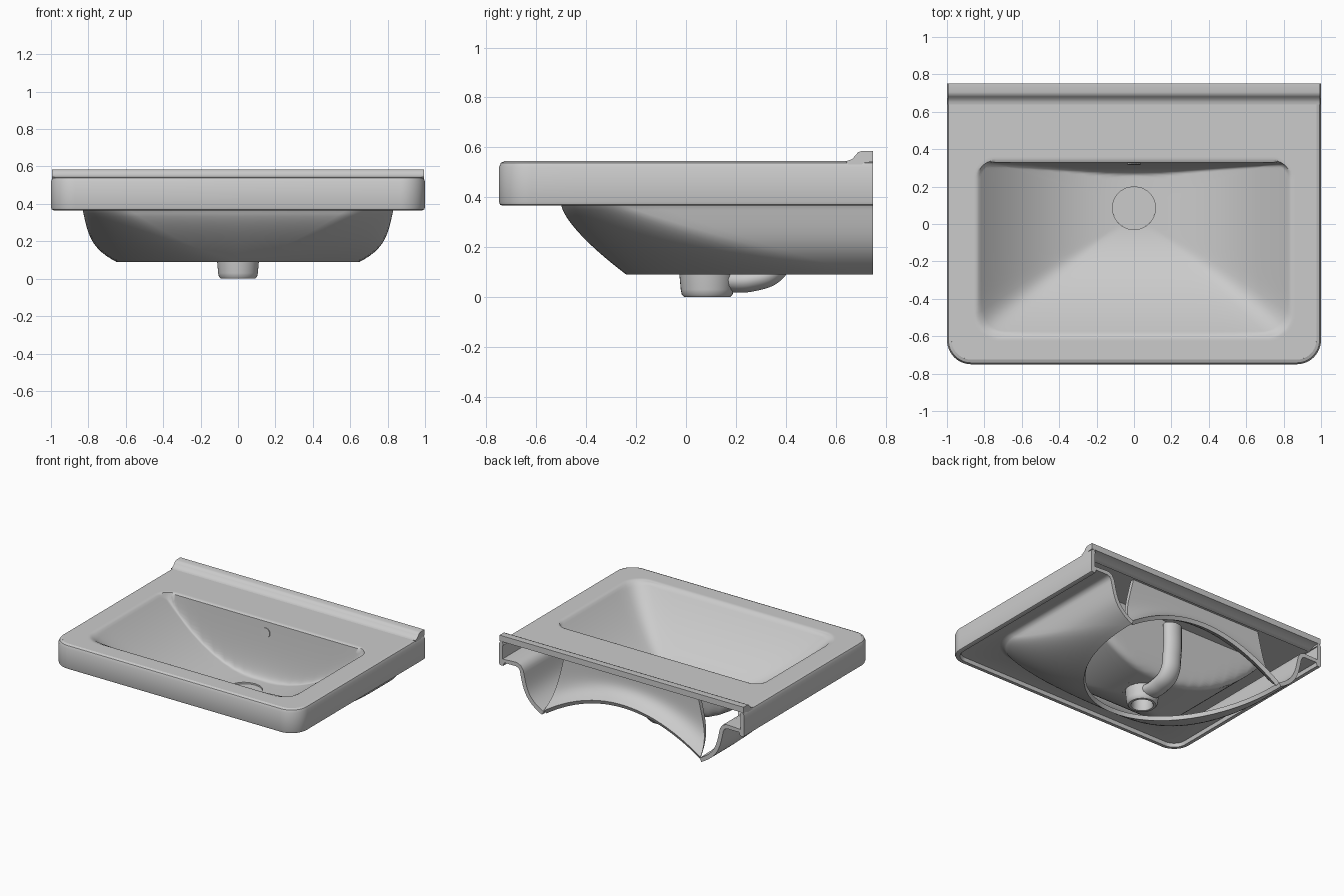
import bpy, bmesh, math
from mathutils import Vector

cube = bpy.data.objects.get("Cube")
if cube:
    bpy.data.objects.remove(cube)

ceramic = bpy.data.materials.new("grey_ceramic")
ceramic.use_nodes = True
COLOUR = (0.6, 0.6, 0.6, 1)
ceramic.diffuse_color = COLOUR
ceramic.node_tree.nodes["Principled BSDF"].inputs["Base Color"].default_value = COLOUR


def select_only(obj):
    bpy.ops.object.select_all(action='DESELECT')
    obj.select_set(True)
    bpy.context.view_layer.objects.active = obj


def finish(obj, thickness=0, angle=40):
    obj.data.materials.append(ceramic)
    select_only(obj)
    if thickness:
        mod = obj.modifiers.new("wall", 'SOLIDIFY')
        mod.thickness = thickness
        bpy.ops.object.modifier_apply(modifier=mod.name)
    bpy.ops.object.shade_smooth_by_angle(angle=math.radians(angle))


def make(name, bm):
    mesh = bpy.data.meshes.new(name)
    bm.to_mesh(mesh)
    bm.free()
    obj = bpy.data.objects.new(name, mesh)
    bpy.context.collection.objects.link(obj)
    return obj


def loft(name, rings, closed=False):
    bm = bmesh.new()
    rows = [[bm.verts.new(p) for p in ring] for ring in rings]
    n = len(rows[0])
    for a, b in zip(rows, rows[1:]):
        for i in range(n if closed else n - 1):
            j = (i + 1) % n
            bm.faces.new((a[i], a[j], b[j], b[i]))
    return make(name, bm)


def rounded_rect(hx, y0, y1, rf, rb, z, arc=10, side=16):
    """Closed counter-clockwise outline with front and back corner radii."""
    corners = [(hx - rf, y0 + rf, rf, -90), (hx - rb, y1 - rb, rb, 0),
               (rb - hx, y1 - rb, rb, 90), (rf - hx, y0 + rf, rf, 180)]
    arcs = []
    for cx, cy, r, start in corners:
        angles = [math.radians(start + 90 * k / arc) for k in range(arc + 1)]
        arcs.append([Vector((cx + r * math.cos(a), cy + r * math.sin(a), z)) for a in angles])
    pts = []
    for k, part in enumerate(arcs):
        nxt = arcs[(k + 1) % 4][0]
        pts += part + [part[-1].lerp(nxt, t / side) for t in range(1, side)]
    return pts


def u_outline(hx, y0, rx, ry, z, arc=16, side=8):
    """Outline open at the back, running from left to right round the front."""
    half = [Vector((hx, BACK + (y0 + ry - BACK) * k / side, z)) for k in range(side)]
    for k in range(arc + 1):
        a = math.pi / 2 * k / arc
        half.append(Vector((hx - rx + rx * math.cos(a), y0 + ry - ry * math.sin(a), z)))
    half.append(Vector((0, y0, z)))
    return half + [Vector((-p.x, p.y, p.z)) for p in reversed(half[:-1])]


BACK, DECK, UNDER, FOOT = 0.75, 0.545, 0.366, 0.09
DRAIN = Vector((0, 0.085, 0))
DRAIN_R = 0.115
FLOOR, RISE = 0.13, 0.408


def basin_height(x, y):
    """Valley floor rising to both sides and the front, with a steep back wall."""
    sides = (abs(x) / 0.83) ** 2.3
    front = (max(0, 0.02 - y) / 0.61) ** 2
    wall = (max(0, y - 0.24) / 0.09) ** 3.5
    slope = (sides ** 6 + front ** 6 + wall ** 6) ** (1 / 6)
    return FLOOR + RISE * min(1, slope)


# Top deck with the basin hollow, ending in a short drop into the drain
rings = [rounded_rect(0.975, -0.725, 0.67, 0.105, 0.002, DECK),
         rounded_rect(0.862, -0.627, 0.362, 0.152, 0.122, DECK),
         rounded_rect(0.85, -0.615, 0.35, 0.14, 0.11, DECK),
         rounded_rect(0.84, -0.605, 0.34, 0.13, 0.10, DECK - 0.002)]
lip = rounded_rect(0.83, -0.595, 0.33, 0.12, 0.09, 0)
drain_edge = [DRAIN + (p - DRAIN).normalized() * DRAIN_R for p in lip]
STEPS = 56
for k in range(STEPS + 1):
    ring = [p.lerp(q, k / STEPS) for p, q in zip(lip, drain_edge)]
    for p in ring:
        p.z = basin_height(p.x, p.y)
    rings.append(ring)
rings.append([Vector((p.x, p.y, FLOOR - 0.02)) for p in drain_edge])
finish(loft("deck_and_basin", rings, True), 0.025, 50)

# Outer rim with a lip, shallow recessed underside and the open-backed skirt
rings = []
for inset, z in [(0.025, DECK), (0.008, DECK - 0.007), (0, DECK - 0.025),
                 (0, UNDER + 0.015), (0.004, UNDER + 0.004), (0.014, UNDER),
                 (0.034, UNDER), (0.042, UNDER + 0.025)]:
    rings.append(u_outline(1 - inset, inset - BACK, 0.13 - inset, 0.13 - inset, z))
for spread, z in [(0.03, UNDER + 0.025), (0.01, UNDER + 0.017)]:
    rings.append(u_outline(0.83 + spread, -0.5 - spread, 0.25, 0.25, z))
LEVELS = 16
for k in range(LEVELS + 1):
    t = k / LEVELS
    rings.append(u_outline(0.83 - 0.06 * t - 0.12 * t ** 4, -0.5 + 0.26 * t ** 1.4,
                           0.25 + 0.39 * t, 0.25 + 0.7 * t, UNDER + (FOOT - UNDER) * t))
finish(loft("rim_and_skirt", rings), 0.03)

# Raised ledge along the back edge, thin like the deck
profile = [(0.64, DECK), (0.652, 0.547), (0.668, 0.554), (0.68, 0.569), (0.69, 0.58), (0.705, 0.585),
           (BACK, 0.585), (BACK, 0.542), (0.715, 0.538), (0.69, 0.522), (0.66, 0.515)]
bm = bmesh.new()
face = bm.faces.new([bm.verts.new((-0.995, y, z)) for y, z in profile])
side = bmesh.ops.extrude_face_region(bm, geom=[face])
bmesh.ops.translate(bm, vec=(1.99, 0, 0), verts=[v for v in side["geom"] if isinstance(v, bmesh.types.BMVert)])
bmesh.ops.recalc_face_normals(bm, faces=bm.faces)
finish(make("back_ledge", bm))

# Back panel under the ledge, flaring out to an arched lower edge
rings = []
COLS, ROWS = 32, 12
for r in range(ROWS + 1):
    v = r / ROWS
    ring = []
    for c in range(COLS + 1):
        u = 2 * c / COLS - 1
        top = Vector((0.54 * u, 0.64, 0.525))
        arch = Vector((0.64 * u, 0.64, 0.335 - 0.215 * u * u))
        p = top.lerp(arch, v)
        p.y += 0.105 * v ** 5
        ring.append(p)
    rings.append(ring)
finish(loft("back_panel", rings), 0.03)

# Overflow channel from the back wall down to the drain
curve = bpy.data.curves.new("overflow_channel", 'CURVE')
curve.dimensions = '3D'
curve.bevel_depth = 0.05
curve.bevel_resolution = 5
curve.use_fill_caps = True
path = [(0, 0.14, 0.07), (0, 0.26, 0.07), (0, 0.36, 0.115), (0, 0.395, 0.25), (0, 0.4, 0.47)]
spline = curve.splines.new('BEZIER')
spline.bezier_points.add(len(path) - 1)
for bp, p in zip(spline.bezier_points, path):
    bp.co = p
    bp.handle_left_type = bp.handle_right_type = 'AUTO'
channel = bpy.data.objects.new("overflow_channel", curve)
bpy.context.collection.objects.link(channel)
channel.scale.x = 1.4
select_only(channel)
bpy.ops.object.convert(target='MESH')
finish(bpy.context.object)

# Drain outlet, hollow from below
SIDES = 40
circle = [(math.cos(2 * math.pi * k / SIDES), math.sin(2 * math.pi * k / SIDES)) for k in range(SIDES)]
outlet = [(0.113, 0.105), (0.106, 0.03), (0.102, 0.01), (0.092, 0), (0.075, 0), (0.07, 0.01), (0.07, 0.105)]
rings = [[(r * c, DRAIN.y + r * s, z) for c, s in reversed(circle)] for r, z in outlet]
finish(loft("drain_outlet", rings, True))


def disc(name, radius, location, tilt=0):
    bpy.ops.mesh.primitive_cylinder_add(vertices=SIDES, radius=radius, depth=0.009,
                                        location=location, rotation=(tilt, 0, 0))
    bpy.context.object.name = name
    finish(bpy.context.object)


# Drain cover and overflow cover
disc("drain_cover", DRAIN_R, (0, DRAIN.y, FLOOR - 0.015))
disc("overflow_cover", 0.035, (0, 0.322, 0.458), math.radians(85))
